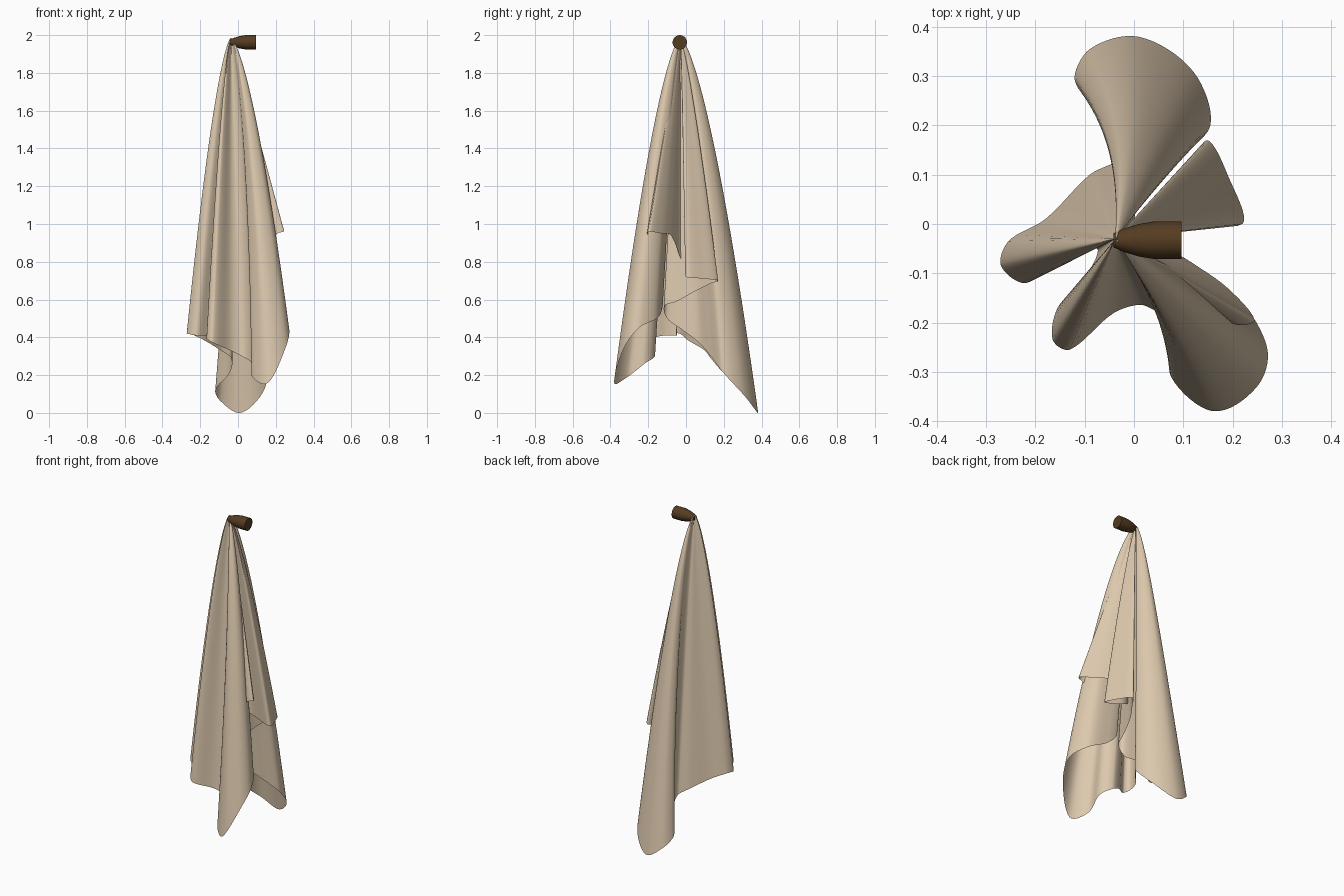
import bpy, bmesh, math
from mathutils import Vector

if "Cube" in bpy.data.objects:
    bpy.data.objects.remove(bpy.data.objects["Cube"])


def material(name, rgb):
    m = bpy.data.materials.new(name)
    m.diffuse_color = (*rgb, 1)
    m.use_nodes = True
    m.node_tree.nodes["Principled BSDF"].inputs["Base Color"].default_value = m.diffuse_color
    return m


def finish(bm, name, mat, angle):
    bmesh.ops.recalc_face_normals(bm, faces=bm.faces)
    me = bpy.data.meshes.new(name)
    bm.to_mesh(me)
    bm.free()
    ob = bpy.data.objects.new(name, me)
    bpy.context.collection.objects.link(ob)
    me.materials.append(mat)
    bpy.ops.object.select_all(action='DESELECT')
    ob.select_set(True)
    bpy.context.view_layer.objects.active = ob
    bpy.ops.object.shade_smooth_by_angle(angle=math.radians(angle))
    return ob


def closed_spline(pts, steps):
    # smooth curve through a closed loop of points
    out, n = [], len(pts)
    for i in range(n):
        a, b, c, d = (pts[(i + k) % n] for k in (-1, 0, 1, 2))
        seg = (c - b).length
        m1 = (c - a) * (seg / ((b - a).length + seg))
        m2 = (d - b) * (seg / ((d - c).length + seg))
        for s in range(steps):
            t = s / steps
            out.append(b * (2*t**3 - 3*t*t + 1) + m1 * (t**3 - 2*t*t + t)
                       + c * (3*t*t - 2*t**3) + m2 * (t**3 - t*t))
    return out


# hem of the cloth, anticlockwise seen from above; optional 4th value is a
# twist (radians) of the fold near the top, which narrows its neck
HEM = [
    # back fold
    (.155, .2, .21, .06), (.12, .31, .09, .03), (.01, .38, 0, -.12),
    (-.09, .355, .06, -.25), (-.12, .29, .12, -.3), (-.045, .2, .21, -.15),
    (-.035, .13, .29),
    # left fold
    (-.09, .1, .33), (-.18, .01, .385), (-.255, -.035, .42), (-.27, -.085, .42),
    (-.22, -.12, .41), (-.15, -.07, .41), (-.075, -.05, .41),
    # front left fold
    (-.1, -.11, .41), (-.155, -.17, .4), (-.165, -.235, .39),
    (-.13, -.255, .37), (-.04, -.18, .33), (.02, -.165, .3),
    # front fold
    (.075, -.22, .26, .15), (.075, -.31, .19, .2), (.16, -.38, .16, .06),
    (.25, -.33, .34), (.27, -.25, .45), (.21, -.155, .5), (.09, -.125, .56),
    (.02, -.125, .65),
    # short front right fold
    (.1, -.16, .86), (.21, -.205, .95), (.245, -.195, .96), (.19, -.13, .95),
    (.12, -.08, .94), (.03, -.02, .8),
    # short right fold
    (.09, .015, .75), (.22, 0, .72), (.19, .1, .71), (.15, .17, .7),
    (.12, .13, .685), (.07, .05, .645), (.04, -.05, .59), (.02, -.115, .565),
    # inner valley back to the back fold
    (-.01, -.1, .5), (-.005, -.02, .44), (.02, .07, .37), (.08, .13, .3),
]
APEX = Vector((-.038, -.03, 1.985))
ROWS = 48

bm = bmesh.new()
loop = closed_spline([Vector((*p, 0)[:4]) for p in HEM], 8)
top = bm.verts.new(APEX)
columns = []
for x, y, z, twist in loop:
    off = Vector((x - APEX.x, y - APEX.y))
    # long outer folds bulge, short folds and valleys hang straight
    power = 1 - .34 * min(1, off.length / .25) * min(1, max(0, (1 - z) / .5))
    col = []
    for r in range(1, ROWS + 1):
        t = (r / ROWS) ** 1.5
        a = twist * (1 - t)
        k = t ** power
        col.append(bm.verts.new((
            APEX.x + k * (off.x * math.cos(a) - off.y * math.sin(a)),
            APEX.y + k * (off.x * math.sin(a) + off.y * math.cos(a)),
            APEX.z + (max(z, 0) - APEX.z) * t)))
    columns.append(col)
for i, a in enumerate(columns):
    b = columns[(i + 1) % len(columns)]
    bm.faces.new((top, a[0], b[0]))
    for r in range(ROWS - 1):
        bm.faces.new((a[r], a[r + 1], b[r + 1], b[r]))
finish(bm, "hanging_cloth", material("cloth", (.72, .58, .42)), 80)

# peg: a tapered round pin lying along x
bm = bmesh.new()
SIDES = 32
rings = []
for x, rad in ((-.042, .014), (-.02, .024), (.01, .033), (.04, .038), (.096, .038)):
    rings.append([bm.verts.new((x, -.033 + rad * math.cos(2 * math.pi * k / SIDES),
                                1.962 + rad * math.sin(2 * math.pi * k / SIDES)))
                  for k in range(SIDES)])
for a, b in zip(rings, rings[1:]):
    for k in range(SIDES):
        j = (k + 1) % SIDES
        bm.faces.new((a[k], a[j], b[j], b[k]))
bm.faces.new(rings[0])
bm.faces.new(rings[-1])
finish(bm, "wall_peg", material("dark_wood", (.09, .045, .015)), 35)
